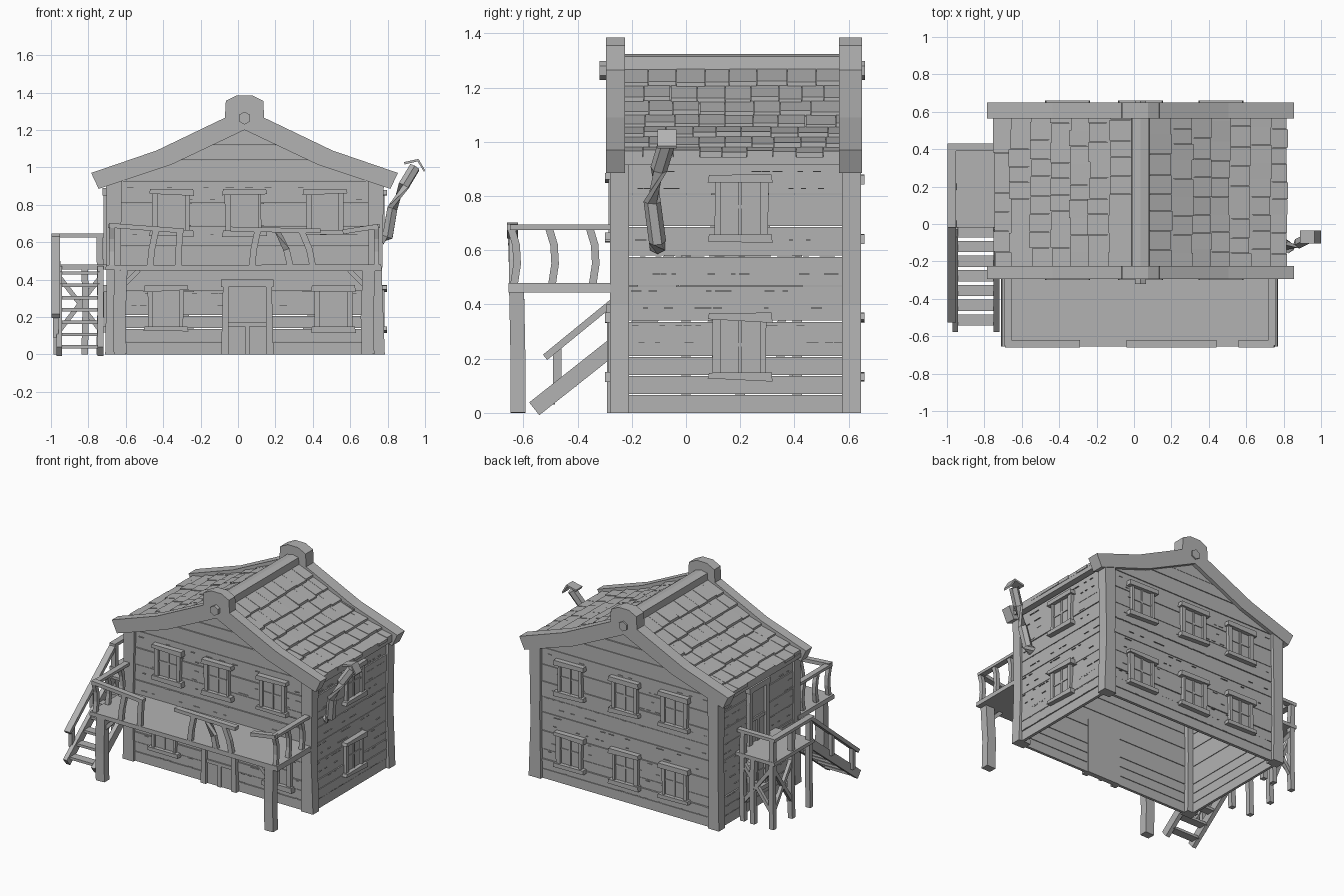
import bpy, bmesh, math, random
from mathutils import Matrix, Vector

random.seed(7)
cube = bpy.data.objects.get("Cube")
if cube:
    bpy.data.objects.remove(cube)

grey = bpy.data.materials.new("weathered_grey")
grey.use_nodes = True
COLOUR = (0.45, 0.45, 0.45, 1)
grey.diffuse_color = COLOUR
grey.node_tree.nodes["Principled BSDF"].inputs["Base Color"].default_value = COLOUR

CX, CY = 0.035, 0.18


class Part:
    """Collects simple solids into one named object."""

    def __init__(self, name, matrix=None):
        self.name, self.bm, self.m = name, bmesh.new(), matrix or Matrix()

    def prism(self, pts, d0, d1):
        # polygon in the xz plane, extruded along y
        a = [self.bm.verts.new(self.m @ Vector((x, d0, z))) for x, z in pts]
        b = [self.bm.verts.new(self.m @ Vector((x, d1, z))) for x, z in pts]
        self.bm.faces.new(a)
        self.bm.faces.new(b[::-1])
        for i in range(len(a)):
            j = (i + 1) % len(a)
            self.bm.faces.new((a[j], a[i], b[i], b[j]))

    def box(self, x0, x1, y0, y1, z0, z1):
        self.prism([(x0, z0), (x1, z0), (x1, z1), (x0, z1)], y0, y1)

    def tube(self, path, w, h=None, sides=4):
        # swept section with mitred bends
        h = h or w
        path = [Vector(p) for p in path]
        rings = []
        for i, p in enumerate(path):
            t = (path[min(i + 1, len(path) - 1)] - path[max(i - 1, 0)]).normalized()
            ref = Vector((0, 0, 1)) if abs(t.z) < 0.9 else Vector((0, 1, 0))
            u = t.cross(ref).normalized()
            v = u.cross(t)
            k = 0.5 / math.cos(math.pi / sides)
            ring = []
            for s in range(sides):
                a = math.pi * (2 * s + 1) / sides
                q = p + u * math.cos(a) * w * k + v * math.sin(a) * h * k
                ring.append(self.bm.verts.new(self.m @ q))
            rings.append(ring)
        for a, b in zip(rings, rings[1:]):
            for i in range(sides):
                j = (i + 1) % sides
                self.bm.faces.new((a[i], a[j], b[j], b[i]))
        self.bm.faces.new(rings[0][::-1])
        self.bm.faces.new(rings[-1])

    def done(self):
        bmesh.ops.recalc_face_normals(self.bm, faces=self.bm.faces)
        mesh = bpy.data.meshes.new(self.name)
        self.bm.to_mesh(mesh)
        self.bm.free()
        mesh.materials.append(grey)
        ob = bpy.data.objects.new(self.name, mesh)
        bpy.context.collection.objects.link(ob)


def facing(x, y, turn):
    return Matrix.Translation((x, y, 0)) @ Matrix.Rotation(math.radians(turn), 4, "Z")


# each wall: placement (outward is local -y), half width, gable or not
WALLS = {
    "front": (facing(CX, -0.262, 0), 0.72, True),
    "back": (facing(CX, 0.622, 180), 0.72, True),
    "right": (facing(-0.69, CY, -90), 0.44, False),
    "left": (facing(0.76, CY, 90), 0.44, False),
}


def gable_half(z):
    if z <= 0.93:
        return 0.72
    if z <= 1.04:
        return 0.72 - (z - 0.93) / 0.11 * 0.32
    return max(0.02, 0.40 * (1.22 - z) / 0.18)


# plank walls with small split marks
ROWS = [0, 0.07, 0.14, 0.21, 0.34, 0.47, 0.58, 0.69, 0.81, 0.93, 1.04, 1.12, 1.22]
for side, (m, half, gable) in WALLS.items():
    wall = Part(side + "_wall", m)
    for z0, z1 in zip(ROWS, ROWS[1:]):
        if z0 > 0.92 and not gable:
            continue
        a, b = (gable_half(z0), gable_half(z1)) if gable else (half, half)
        out = random.uniform(-0.003, 0.004)
        wall.prism([(-a, z0), (a, z0), (b, z1 - 0.004), (-b, z1 - 0.004)], -out, 0.02)
    wall.done()
    splits = Part(side + "_wall_splits", m)
    for row in range(14):
        for k in range(9):
            x, z = random.uniform(-half, half) * 0.88, 0.07 + row * 0.063
            splits.box(x, x + random.uniform(0.015, 0.04), -0.006, 0.01, z, z + 0.003)
    splits.done()


def window(name, side, u, z):
    p = Part(name, WALLS[side][0])
    j = lambda: random.uniform(-0.008, 0.008)
    p.box(u - 0.08, u + 0.08, -0.009, 0.01, z + 0.02, z + 0.23)
    for s in (-1, 1):
        a, b = u + s * 0.073, u + s * (0.098 + j())
        p.prism([(a, z + 0.02), (b, z + 0.02), (b + j(), z + 0.23), (a, z + 0.23)], -0.024, 0.01)
    p.box(u - 0.006, u + 0.006, -0.016, 0, z + 0.02, z + 0.23)
    p.box(u - 0.075, u + 0.075, -0.014, 0, z + 0.125, z + 0.137)
    for zz in (z, z + 0.22):
        p.prism([(u - 0.12, zz + j()), (u + 0.12, zz + j()), (u + 0.115, zz + 0.03), (u - 0.115, zz + 0.028)], -0.037, 0.01)
    p.done()


for i, x in enumerate((-0.355, 0.035, 0.465)):
    window("front_upper_window_%d" % i, "front", x - CX, 0.635)
    window("back_upper_window_%d" % i, "back", CX - x, 0.63)
    window("back_lower_window_%d" % i, "back", CX - x, 0.12)
for i, x in enumerate((-0.385, 0.51)):
    window("front_lower_window_%d" % i, "front", x - CX, 0.12)
window("left_upper_window", "left", 0.02, 0.63)
window("left_lower_window", "left", 0.02, 0.12)
window("right_lower_window", "right", -0.02, 0.12)


def door(name, side, u, z, w, h):
    p = Part(name, WALLS[side][0])
    p.box(u - w, u + w, -0.01, 0.025, z, z + h)
    for s in (-1, 1):
        p.prism([(u + s * (w - 0.03), z), (u + s * (w + 0.01), z), (u + s * w, z + h), (u + s * (w - 0.03), z + h)], -0.03, 0.02)
    p.box(u - w - 0.01, u + w + 0.01, -0.034, 0.02, z + h - 0.03, z + h + 0.01)
    p.box(u - w + 0.03, u + w - 0.03, -0.02, 0, z + h * 0.38, z + h * 0.44)
    p.box(u - 0.012, u + 0.012, -0.02, 0, z, z + h * 0.4)
    p.done()


door("front_door", "front", 0.015, 0, 0.13, 0.39)
door("landing_door", "right", -0.02, 0.48, 0.105, 0.4)

# corner posts
for x0, n in ((-0.665, "right"), (0.735, "left")):
    for y, f in ((-0.245, "front"), (0.61, "back")):
        p = Part(f + "_" + n + "_corner_post")
        s = 1 if x0 > 0 else -1
        p.prism([(x0 - 0.045, 0), (x0 + 0.045 + 0.005 * s, 0), (x0 + 0.035, 0.4), (x0 + 0.045, 0.93), (x0 - 0.04, 0.96), (x0 - 0.037, 0.45)], y - 0.035, y + 0.035)
        p.done()

# roof deck and tiles
SLOPE = [(0.0, 1.285), (0.43, 1.065), (0.78, 0.945)]


def roof_z(d):
    (a, za), (b, zb) = SLOPE[:2] if d < 0.43 else SLOPE[1:]
    return za + (zb - za) * (d - a) / (b - a)


deck = Part("roof_deck")
top = [(CX + d, z) for d, z in SLOPE] + [(CX - d, z) for d, z in SLOPE[:0:-1]]
ridge, right_mid, right_eave, left_eave, left_mid = top
low = [(x, z - 0.03) for x, z in top]
deck.prism([left_eave, left_mid, ridge, right_mid, right_eave, low[2], low[1], low[0], low[4], low[3]], -0.25, 0.6)
deck.done()
tiles = Part("roof_tiles")
steps = [0.03, 0.16, 0.27, 0.37, 0.47, 0.58, 0.69, 0.775]
for s in (-1, 1):
    for r, (d0, d1) in enumerate(zip(steps, steps[1:])):
        y = -0.24
        while y < 0.57:
            y1 = min(y + random.uniform(0.08, 0.115), 0.58)
            e, lift = d1 + random.uniform(0, 0.015), random.uniform(0.016, 0.026)
            za, zb = roof_z(d0), roof_z(e)
            tiles.prism([(CX + s * d0, za - 0.005), (CX + s * e, zb), (CX + s * e, zb + lift), (CX + s * d0, za + 0.006)], y, y1 - 0.002)
            y = y1
tiles.done()
beam = Part("ridge_beam")
beam.prism([(CX - 0.05, 1.255), (CX + 0.05, 1.255), (CX + 0.045, 1.315), (CX, 1.325), (CX - 0.045, 1.315)], -0.24, 0.6)
beam.done()

# gable boards with raised peak blocks and pegs
upper = [(0.82, 0.97), (0.47, 1.09), (0.105, 1.265), (0.1, 1.355), (0.04, 1.385)]
lower = [(0.39, 1.015), (0.78, 0.885)]
profile = [(CX + d, z) for d, z in upper] + [(CX - d, z) for d, z in upper[::-1]]
profile += [(CX - d, z) for d, z in lower[::-1]] + [(CX, 1.2)] + [(CX + d, z) for d, z in lower]
for n, y0, y1, peg in (("front", -0.295, -0.225, -0.32), ("back", 0.565, 0.65, 0.66)):
    p = Part(n + "_gable_board")
    p.prism(profile, y0, y1)
    p.done()
    p = Part(n + "_gable_peg")
    p.tube([(CX, peg, 1.263), (CX, (y0 + y1) / 2, 1.263)], 0.06, sides=6)
    p.done()

# balcony
p = Part("balcony_deck")
p.prism([(-0.71, 0.45), (0.77, 0.445), (0.765, 0.48), (-0.705, 0.478)], -0.655, -0.25)
p.done()
for x, n in ((-0.63, "right"), (0.695, "left")):
    s = 1 if x > 0 else -1
    p = Part("balcony_" + n + "_leg")
    p.tube([(x, -0.62, 0), (x - 0.005, -0.62, 0.2), (x + 0.005, -0.625, 0.45)], 0.068, 0.055)
    p.tube([(x, -0.62, 0.35), (x - s * 0.1, -0.62, 0.45)], 0.025)
    p.done()
    p = Part("balcony_" + n + "_side_rail")
    rx = x + s * 0.045
    p.tube([(rx, -0.65, 0.685), (rx, -0.28, 0.685)], 0.04, 0.02)
    for y in (-0.635, -0.495, -0.345):
        p.tube([(rx, y, 0.47), (rx, y + 0.012, 0.55), (rx, y + 0.008, 0.62), (rx, y - 0.01, 0.68)], 0.028)
    p.done()
p = Part("balcony_front_rail")
for a, b, za, zb in ((-0.69, -0.29, 0.69, 0.66), (-0.04, 0.44, 0.67, 0.66), (0.56, 0.75, 0.655, 0.685)):
    p.tube([(a, -0.64, za), (b, -0.64, zb)], 0.04, 0.025)
for x, lean in ((-0.47, 0.03), (-0.32, 0.01), (0.075, 0.03), (0.28, -0.07), (0.4, -0.06)):
    p.tube([(x, -0.64, 0.47), (x + lean * 0.3, -0.64, 0.56), (x + lean, -0.64, 0.66)], 0.034, 0.028)
p.done()

# side landing with railing, legs and cross braces
p = Part("landing_deck")
p.box(-0.995, -0.68, -0.02, 0.43, 0.455, 0.48)
p.done()
p = Part("landing_legs")
for x, y, h in ((-0.97, 0.41, 0.64), (-0.97, 0.2, 0.64), (-0.97, 0, 0.64), (-0.82, 0.41, 0.46), (-0.82, 0, 0.46), (-0.74, 0.41, 0.64)):
    p.tube([(x, y, 0), (x + 0.006, y, 0.25), (x, y, h)], 0.035)
for a, b in ((-0.96, -0.73), (-0.73, -0.96)):
    p.tube([(a, 0.41, 0.12), (b, 0.41, 0.42)], 0.025)
for a, b in ((0.41, 0.2), (0.2, 0.41)):
    p.tube([(-0.97, a, 0.12), (-0.97, b, 0.42)], 0.025)
p.done()
p = Part("landing_rail")
p.tube([(-0.975, -0.02, 0.635), (-0.975, 0.43, 0.635)], 0.045, 0.022)
p.tube([(-0.99, 0.41, 0.635), (-0.7, 0.41, 0.635)], 0.04, 0.022)
p.done()

# stairs
p = Part("stair_stringers")
for x in (-0.955, -0.735):
    p.tube([(x, -0.56, 0.015), (x, -0.01, 0.45)], 0.03, 0.06)
p.done()
p = Part("stair_treads")
for i in range(7):
    t = (i + 0.6) / 7
    y, z = -0.56 + 0.55 * t, 0.46 * t
    p.box(-0.95, -0.74, y - 0.03, y + 0.03, z - 0.008, z + 0.01)
p.done()
p = Part("stair_handrail")
p.tube([(-0.975, -0.52, 0.205), (-0.975, 0, 0.63)], 0.045, 0.025)
for y in (-0.475, -0.24):
    p.tube([(-0.975, y, 0.09 + (y + 0.475) * 0.8), (-0.975, y, 0.24 + (y + 0.475) * 0.8)], 0.03)
p.done()

# crooked stove pipe with a bent cap
p = Part("stove_pipe")
p.tube([(0.765, -0.105, 0.615), (0.8, -0.105, 0.63), (0.825, -0.125, 0.78), (0.885, -0.1, 0.9), (0.945, -0.07, 1.0)], 0.055, sides=6)
p.done()
p = Part("stove_pipe_cap")
p.prism([(0.89, 1.015), (0.96, 1.032), (0.995, 0.975), (1.0, 0.985), (0.965, 1.045), (0.888, 1.028)], -0.105, -0.035)
p.done()
